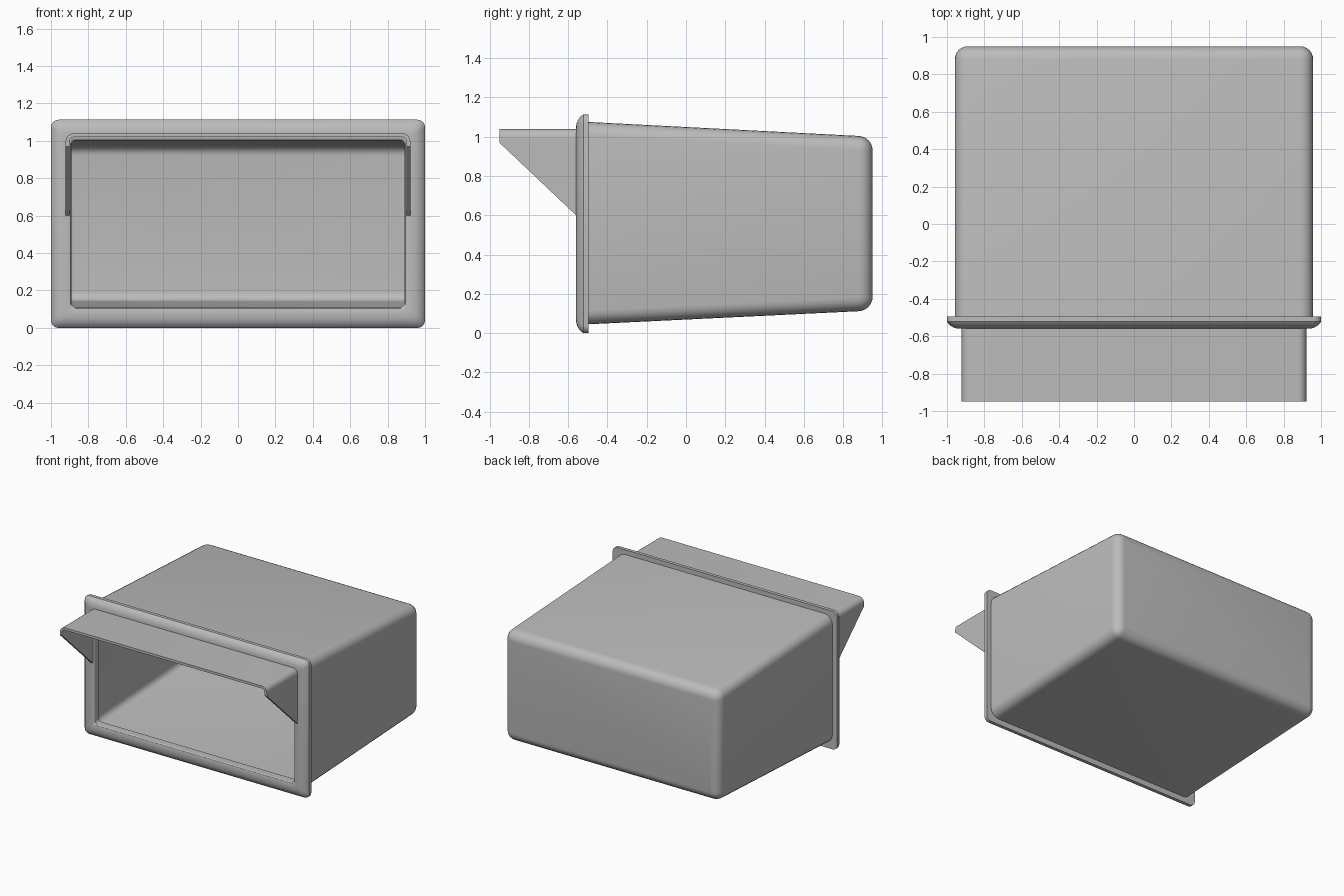
import bpy, bmesh, math

if "Cube" in bpy.data.objects:
    bpy.data.objects.remove(bpy.data.objects["Cube"])

grey = bpy.data.materials.new("plain grey")
grey.diffuse_color = (0.5, 0.5, 0.5, 1)
grey.use_nodes = True
grey.node_tree.nodes["Principled BSDF"].inputs["Base Color"].default_value = grey.diffuse_color


def finish(bm, name):
    bmesh.ops.recalc_face_normals(bm, faces=bm.faces)
    me = bpy.data.meshes.new(name)
    bm.to_mesh(me)
    bm.free()
    me.materials.append(grey)
    me.shade_smooth()
    me.set_sharp_from_angle(angle=math.radians(32))
    ob = bpy.data.objects.new(name, me)
    bpy.context.collection.objects.link(ob)
    return ob


def ring(bm, y, hx, z0, z1, r, seg=5):
    """Rounded rectangle of vertices in the plane y."""
    out = []
    corners = [(hx - r, z1 - r), (-hx + r, z1 - r), (-hx + r, z0 + r), (hx - r, z0 + r)]
    for q, (cx, cz) in enumerate(corners):
        for i in range(seg + 1):
            a = math.pi / 2 * (q + i / seg)
            out.append(bm.verts.new((cx + r * math.cos(a), y, cz + r * math.sin(a))))
    return out


def bridge(bm, a, b):
    n = len(a)
    for i in range(n):
        j = (i + 1) % n
        bm.faces.new((a[i], a[j], b[j], b[i]))


# Tapered box with rounded back: outer skin, then inner skin
def skin(bm, t, radius):
    """Rings from the front edge to the capped back; t is the wall inset."""
    back = 0.95 - t

    def section(y, inset):
        k = (y + 0.5) / 1.45
        return ring(bm, y, 0.958 - t - inset, 0.045 + 0.07 * k + t + inset,
                    1.075 - 0.075 * k - t - inset, radius - inset * 0.97)

    rings = [section(-0.51, 0)]
    for i in range(7):
        a = math.pi / 2 * i / 6
        rings.append(section(back - radius + radius * math.sin(a),
                             radius * (1 - math.cos(a))))
    for a, b in zip(rings, rings[1:]):
        bridge(bm, a, b)
    bm.faces.new(rings[-1])
    return rings[0]


bm = bmesh.new()
outer = skin(bm, 0.0, 0.07)
inner = skin(bm, 0.03, 0.05)
bridge(bm, outer, inner)
finish(bm, "box_shell")

# Front frame: closed profile of (inset from outer edge, y) swept round the rim
profile = [(0, -0.495), (0, -0.522), (0.004, -0.528), (0.018, -0.543), (0.033, -0.552),
           (0.05, -0.558), (0.07, -0.56), (0.098, -0.56), (0.105, -0.557),
           (0.11, -0.549), (0.11, -0.495)]
bm = bmesh.new()
rings = [ring(bm, y, 1 - d, d, 1.113 - d, max(0.025, 0.04 - d * 0.2)) for d, y in profile]
for a, b in zip(rings, rings[1:] + rings[:1]):
    bridge(bm, a, b)
finish(bm, "front_frame")


# Hood: folded sheet with sloping side cheeks
def hood_path(hx, top, r, seg=6):
    half = [(hx, 0.6), (hx, 0.97)]
    for i in range(seg + 1):
        a = math.pi / 2 * i / seg
        half.append((hx - r + r * math.cos(a), top - r + r * math.sin(a)))
    return half + [(-x, z) for x, z in reversed(half)]


def front_y(z):
    return -0.95 if z >= 0.97 else -0.56 - 0.39 * (z - 0.6) / 0.37


bm = bmesh.new()
strips = []
for hx, top, r in ((0.922, 1.04, 0.045), (0.902, 1.02, 0.025)):
    path = hood_path(hx, top, r)
    strips.append([bm.verts.new((x, front_y(z), z)) for x, z in path])
    strips.append([bm.verts.new((x, -0.54, z)) for x, z in path])
of, ob_, nf, nb = strips
for i in range(len(of) - 1):
    for a, b in ((of, ob_), (ob_, nb), (nb, nf), (nf, of)):
        bm.faces.new((a[i], a[i + 1], b[i + 1], b[i]))
for i in (0, -1):
    bm.faces.new((of[i], ob_[i], nb[i], nf[i]))
finish(bm, "front_hood")
